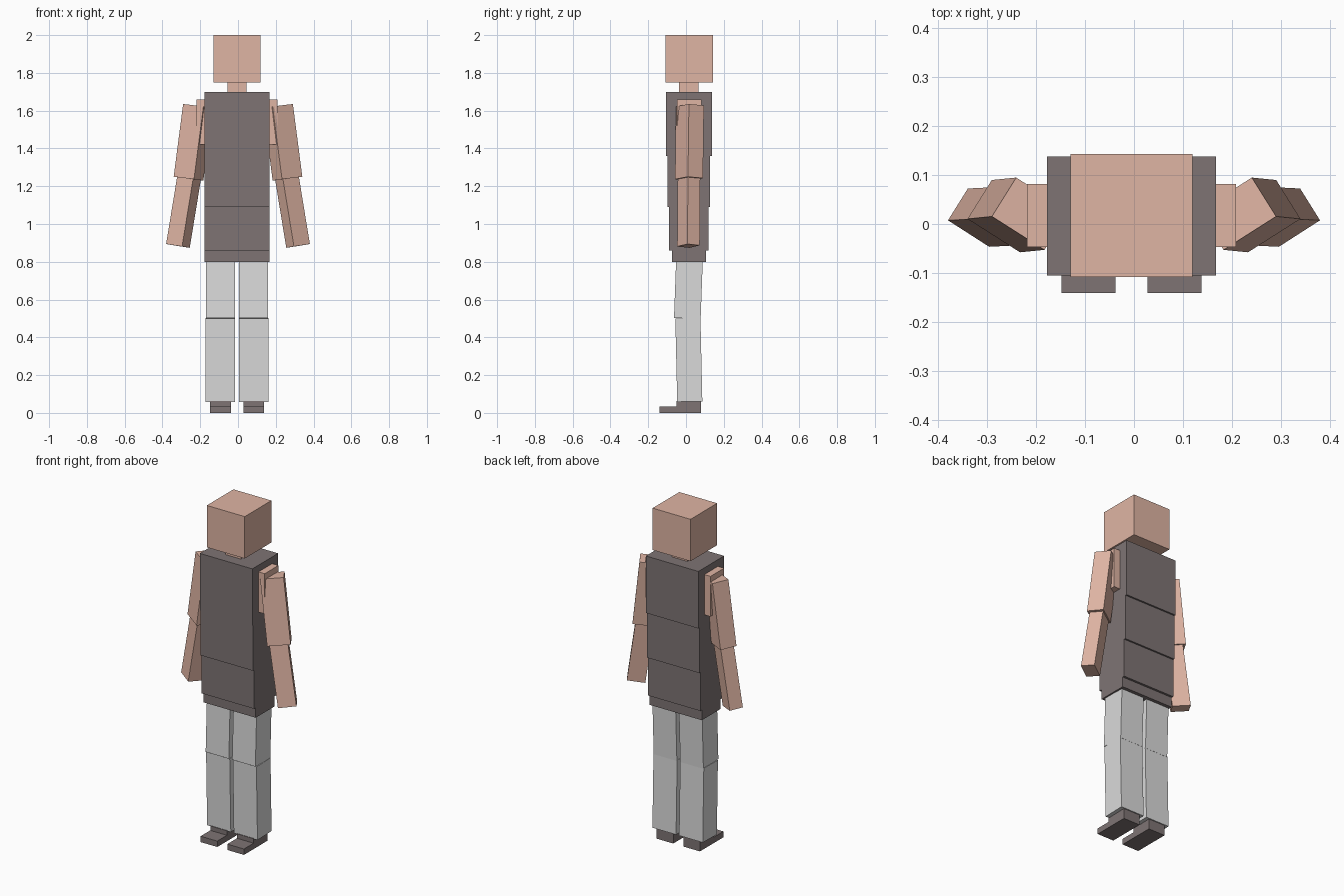
import bpy
import bmesh
from math import cos, sin, radians
from mathutils import Vector, Matrix

cube = bpy.data.objects.get("Cube")
if cube:
    bpy.data.objects.remove(cube, do_unlink=True)


def material(name, colour):
    mat = bpy.data.materials.new(name)
    mat.use_nodes = True
    mat.diffuse_color = (*colour, 1)
    mat.node_tree.nodes["Principled BSDF"].inputs["Base Color"].default_value = (*colour, 1)
    return mat


skin = material("skin", (0.74, 0.46, 0.37))
cloth = material("dark_cloth", (0.21, 0.175, 0.175))
trousers = material("pale_grey", (0.70, 0.70, 0.70))
MID = -0.005  # centre line of the body


def limb(name, top, bottom, size, mat, roll=0, mirror=None):
    """Box running from top to bottom, turned about its own length."""
    top, bottom = Vector(top), Vector(bottom)
    up = (top - bottom).normalized()
    side = Vector((cos(radians(roll)), sin(radians(roll)), 0))
    side = (side - up * side.dot(up)).normalized()
    frame = Matrix((side, up.cross(side), up)).transposed().to_4x4()
    place = Matrix.Translation((top + bottom) / 2) @ frame
    scale = Matrix.Diagonal((*size, (top - bottom).length, 1))
    bm = bmesh.new()
    bmesh.ops.create_cube(bm, size=1, matrix=place @ scale)
    if mirror is not None:
        for v in bm.verts:
            v.co.x = 2 * mirror - v.co.x
    bmesh.ops.recalc_face_normals(bm, faces=bm.faces)
    mesh = bpy.data.meshes.new(name)
    bm.to_mesh(mesh)
    bm.free()
    mesh.materials.append(mat)
    obj = bpy.data.objects.new(name, mesh)
    bpy.context.collection.objects.link(obj)
    return obj


def block(name, x, y, z, mat, mirror=None):
    """Upright box from its ranges on each axis."""
    cx, cy = sum(x) / 2, sum(y) / 2
    limb(name, (cx, cy, z[1]), (cx, cy, z[0]), (x[1] - x[0], y[1] - y[0]), mat, mirror=mirror)


# Head and neck
block("head", (-0.13, 0.12), (-0.108, 0.143), (1.75, 2.0), skin)
block("neck", (-0.055, 0.045), (-0.038, 0.067), (1.70, 1.75), skin)

# Torso stacked in segments that get shallower downwards
WIDTH = (-0.178, 0.168)
block("chest", WIDTH, (-0.105, 0.138), (1.36, 1.70), cloth)
block("waist", WIDTH, (-0.099, 0.128), (1.09, 1.36), cloth)
block("belly", WIDTH, (-0.090, 0.118), (0.86, 1.09), cloth)
block("pelvis", WIDTH, (-0.073, 0.105), (0.80, 0.86), cloth)

# Paired limbs
for label, flip in (("left", False), ("right", True)):
    body = MID if flip else None
    arm = 0 if flip else None

    # Shoulder and arm
    block(label + "_shoulder", (0.12, 0.209), (-0.047, 0.082), (1.42, 1.66), skin, body)
    limb(label + "_upper_arm", (0.212, 0.021, 1.625), (0.262, 0.016, 1.24),
         (0.128, 0.094), skin, 32, arm)
    limb(label + "_forearm", (0.259, 0.016, 1.245), (0.318, 0.013, 0.884),
         (0.101, 0.077), skin, 32, arm)

    # Leg, slightly bent at the knee
    limb(label + "_thigh", (0.0825, 0.018, 0.80), (0.0825, 0.007, 0.50),
         (0.153, 0.141), trousers, 0, body)
    limb(label + "_shin", (0.083, 0.010, 0.50), (0.083, 0.020, 0.06),
         (0.156, 0.133), trousers, 0, body)

    # Shoe
    block(label + "_ankle", (0.028, 0.138), (-0.05, 0.08), (0, 0.062), cloth, body)
    block(label + "_toe", (0.028, 0.138), (-0.141, -0.05), (0, 0.035), cloth, body)
